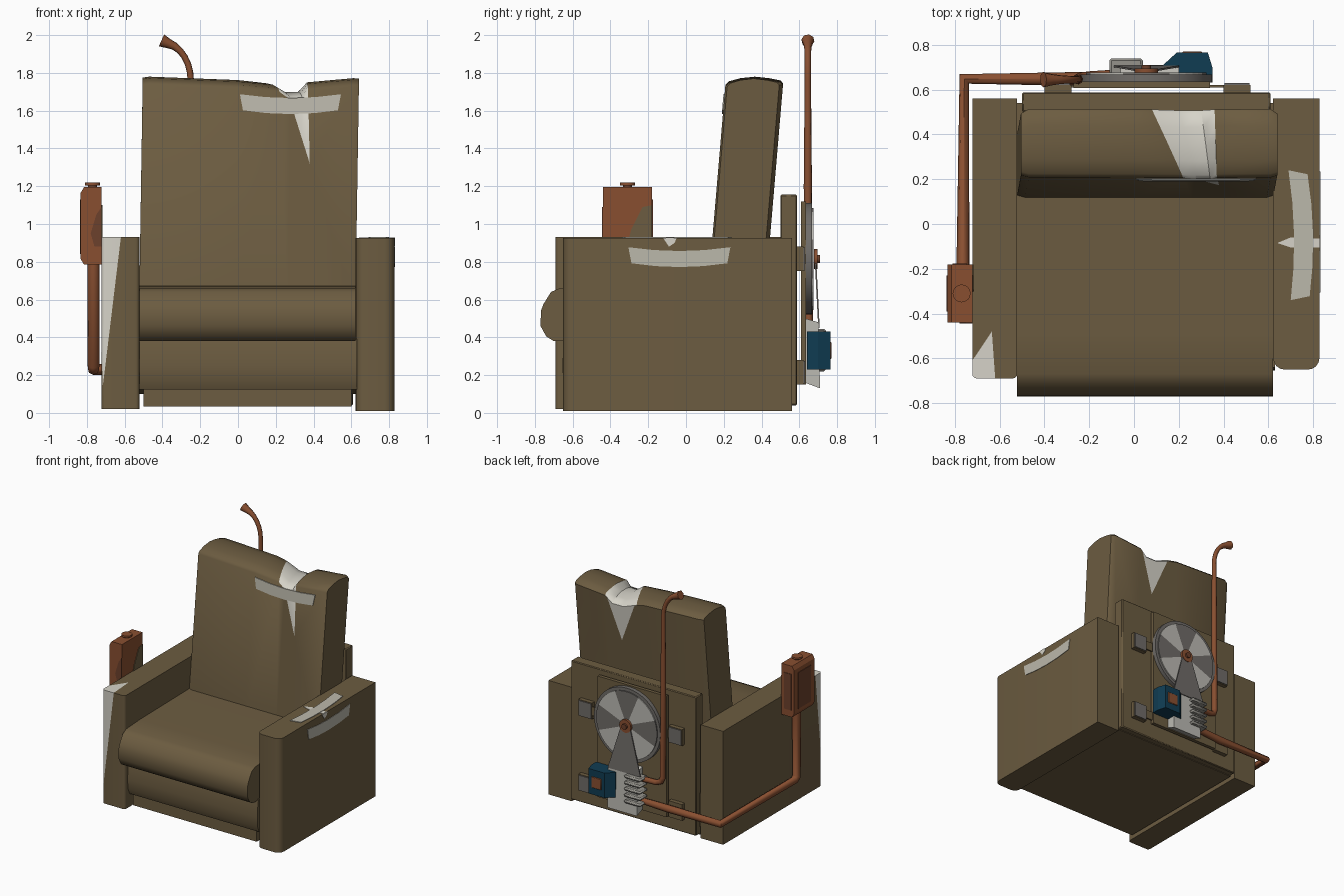
import bpy, bmesh, math
from mathutils import Vector, Matrix

if "Cube" in bpy.data.objects:
    bpy.data.objects.remove(bpy.data.objects["Cube"], do_unlink=True)


def material(name, rgb):
    m = bpy.data.materials.new(name)
    m.use_nodes = True
    col = (*rgb, 1)
    m.diffuse_color = col
    m.node_tree.nodes["Principled BSDF"].inputs["Base Color"].default_value = col
    return m


FABRIC = material("olive fabric", (.15, .107, .052))
FOAM = material("pale foam", (.67, .65, .58))
TAPE = material("grey tape", (.50, .48, .41))
COPPER = material("copper", (.25, .078, .03))
RUST = material("dark copper", (.15, .052, .025))
STEEL = material("dull steel", (.16, .15, .14))
WORN = material("worn metal", (.30, .29, .26))
BLADE = material("pale metal", (.50, .49, .45))
BLUE = material("blue paint", (.005, .045, .085))


def finish(name, bm, mats, smooth=None):
    bmesh.ops.recalc_face_normals(bm, faces=bm.faces[:])
    me = bpy.data.meshes.new(name)
    bm.to_mesh(me)
    bm.free()
    ob = bpy.data.objects.new(name, me)
    bpy.context.collection.objects.link(ob)
    for m in mats:
        me.materials.append(m)
    if smooth:
        bpy.ops.object.select_all(action='DESELECT')
        ob.select_set(True)
        bpy.context.view_layer.objects.active = ob
        bpy.ops.object.shade_smooth_by_angle(angle=math.radians(smooth))
    return ob


def box_mesh(lo, hi, bevel=0, segs=3, edge_rule=lambda e: True):
    bm = bmesh.new()
    lo, hi = Vector(lo), Vector(hi)
    bmesh.ops.create_cube(bm, size=1, matrix=Matrix.Translation((lo + hi) / 2)
                          @ Matrix.Diagonal((*(hi - lo), 1)))
    if bevel:
        bmesh.ops.bevel(bm, geom=[e for e in bm.edges if edge_rule(e)], offset=bevel,
                        segments=segs, profile=.5, affect='EDGES')
    return bm


def box(name, lo, hi, mat, bevel=0, segs=1):
    return finish(name, box_mesh(lo, hi, bevel, segs), [mat], 40 if bevel else None)


def prism(name, pts, offset, mat, smooth=None):
    """Extrude a flat polygon along an offset."""
    bm = bmesh.new()
    face = bm.faces.new([bm.verts.new(p) for p in pts])
    new = bmesh.ops.extrude_face_region(bm, geom=[face], use_keep_orig=True)["geom"]
    bmesh.ops.translate(bm, vec=offset, verts=[v for v in new if isinstance(v, bmesh.types.BMVert)])
    return finish(name, bm, [mat], smooth)


def cylinder(name, centre, r, depth, axis, mat, sides=32):
    bm = bmesh.new()
    rot = Vector((0, 0, 1)).rotation_difference(Vector(axis)).to_matrix().to_4x4()
    bmesh.ops.create_cone(bm, cap_ends=True, segments=sides, radius1=r, radius2=r, depth=depth,
                          matrix=Matrix.Translation(centre) @ rot)
    return finish(name, bm, [mat], 40)


def pipe(name, pts, radii, mat):
    cu = bpy.data.curves.new(name, 'CURVE')
    cu.dimensions, cu.bevel_depth, cu.bevel_resolution, cu.use_fill_caps = '3D', 1, 2, True
    sp = cu.splines.new('POLY')
    sp.points.add(len(pts) - 1)
    for p, co, r in zip(sp.points, pts, radii):
        p.co, p.radius = (*co, 1), r
    tmp = bpy.data.objects.new(name + "_path", cu)
    bpy.context.collection.objects.link(tmp)
    bpy.context.view_layer.update()
    me = bpy.data.meshes.new_from_object(tmp.evaluated_get(bpy.context.evaluated_depsgraph_get()))
    bpy.data.objects.remove(tmp)
    bm = bmesh.new()
    bm.from_mesh(me)
    return finish(name, bm, [mat], 50)


# Seat cushion, front rail and base
def across(name, x0, x1, profile, smooth=40):
    return prism(name, [(x0, y, z) for y, z in profile], (x1 - x0, 0, 0), FABRIC, smooth)


across("seat_cushion", -.522, .622, [(.25, .68), (-.5, .67), (-.67, .66), (-.715, .64), (-.755, .575),
                                     (-.768, .54), (-.77, .46), (-.74, .405), (-.7, .38), (.25, .38)])
across("front_rail", -.53, .63, [(.54, .37), (-.64, .39), (-.65, .33), (-.655, .25),
                                 (-.65, .17), (-.63, .125), (.54, .1)])
box("base", (-.5, -.62, .035), (.6, .54, .14), FABRIC)


# Arms, rounded along the upright front edges
def arm(x0, x1, y0, z0, z1, bevel):
    return box_mesh((x0, y0, z0), (x1, .56, z1), bevel, 4, lambda e: all(
        v.co.y < 0 for v in e.verts) and abs(e.verts[0].co.z - e.verts[1].co.z) > .1)


finish("left_arm", arm(.622, .828, -.65, .01, .925, .05), [FABRIC], 50)

# Right arm with the torn upper front corner
bm = arm(-.722, -.522, -.69, .02, .93, .02)
tip, foot = Vector((-.635, -.48, .93)), Vector((-.718, -.69, .12))
corner = Vector((-.69, -.68, .93))
cuts = []
for top in (Vector((-.62, -.69, .93)), Vector((-.722, -.61, .93))):
    normal = (tip - top).cross(foot - top)
    if normal.dot(corner - top) < 0:
        normal.negate()
    cuts.append((top, normal))
    bmesh.ops.bisect_plane(bm, geom=bm.verts[:] + bm.edges[:] + bm.faces[:], plane_co=top, plane_no=normal)
for f in bm.faces:
    f.material_index = int(all(no.dot(f.calc_center_median() - co) > 0 for co, no in cuts))
finish("right_arm", bm, [FABRIC, FOAM], 50)

# Backrest: cross-sections lofted along x, dipping at the torn notch
stations = [(-.505, -.505, 1.775), (-.47, -.47, 1.78), (0, 0, 1.762), (.22, .08, 1.745), (.28, .2, 1.70),
            (.34, .3, 1.70), (.37, .36, 1.75), (.61, .61, 1.772), (.64, .64, 1.77)]
lean = .085


def front_y(z):
    return .14 + lean * (z - .93)


bm = bmesh.new()
rings = []
for i, (xf, xb, h) in enumerate(stations):
    inset = .02 if i in (0, len(stations) - 1) else 0
    ring = []
    for t, dz in ((0, None), (0, .045), (.05, .025), (.25, .008), (.5, 0), (.75, .008), (.95, .02), (1, .035), (1, None)):
        z = .6 if dz is None else h - dz
        y = front_y(z) + inset * .5 + t * (.305 - 1.5 * inset)
        shift = -.018 if dz is None else 0
        ring.append(bm.verts.new((xf + (xb - xf) * t + shift, y, z)))
    rings.append(ring)
n = len(rings[0])
for r0, r1 in zip(rings, rings[1:]):
    for k in range(n):
        bm.faces.new((r0[k], r0[(k + 1) % n], r1[(k + 1) % n], r1[k]))
bm.faces.new(rings[0])
bm.faces.new(rings[-1])
bmesh.ops.recalc_face_normals(bm, faces=bm.faces[:])
tears = {-1: ((.245, 1.75), (.37, 1.75), (.38, 1.32)), 1: ((.08, 1.75), (.36, 1.75), (.23, 1.38))}
for side, (left, right, tip) in tears.items():
    for p in (left, right):
        faces = [f for f in bm.faces if f.normal.y * side > .8]
        geom = faces + list({e for f in faces for e in f.edges}) + list({v for f in faces for v in f.verts})
        bmesh.ops.bisect_plane(bm, geom=geom, plane_co=(p[0], 0, p[1]),
                               plane_no=(tip[1] - p[1], 0, p[0] - tip[0]))
bm.normal_update()
for f in bm.faces:
    co = f.calc_center_median()
    t = min(1, max(0, (co.y - front_y(co.z)) / .305))
    if abs(f.normal.y) > .8:
        l, r, tip = tears[1 if t > .5 else -1]
        s = (co.z - tip[1]) / (l[1] - tip[1])
        lo, hi = (tip[0] + s * (p[0] - tip[0]) for p in (l, r))
        f.material_index = int(s > 0 and lo < co.x < hi)
    else:
        f.material_index = int(.22 - .14 * t < co.x < .37 - .01 * t and co.z > 1.5)
finish("backrest", bm, [FABRIC, FOAM], 40)

# Tape strips and small tear on the left arm
bow = [(0, 0), (.25, -.015), (.5, -.02), (.75, -.015), (1, 0)]


def tape(name, place, offset):
    pts = [place(s, d) for s, d in bow] + [place(.5 + (s - .5) * .94, d - .085) for s, d in reversed(bow)]
    prism(name, pts, offset, TAPE)


tape("backrest_tape", lambda s, d: (.01 + .535 * s, front_y(1.687 + d), 1.687 + d), (0, -.006, 0))
tape("arm_side_tape", lambda s, d: (.827, -.305 + .54 * s, .877 + d), (.005, 0, 0))
tape("arm_top_tape", lambda s, d: (.69 - d + .01 * s, .24 - .58 * s, .924), (0, 0, .006))
prism("arm_top_tear", [(.64, -.085, .923), (.7, -.06, .923), (.83, -.065, .923), (.83, -.105, .923),
                       (.7, -.105, .923)], (0, 0, .005), FOAM)
prism("arm_side_tear", [(.827, -.12, .925), (.827, -.05, .925), (.827, -.06, .9), (.827, -.09, .88)],
      (.004, 0, 0), FOAM)

# Rear boards and standoff brackets
box("back_board", (-.5, .5, .04), (.61, .588, 1.155), FABRIC, .006)
box("machine_board", (-.27, .608, .15), (.34, .636, 1.12), FABRIC)
for x in (-.34, .46):
    for z in (.22, .82):
        box("board_bracket", (x - .06, .58, z - .07), (x + .06, .622, z + .06), FABRIC)
        if x > 0 or z > .5:
            box("bracket_plate", (x - .055, .622, z - .065), (x + .055, .629, z + .055), STEEL)
        box("bracket_arm", (min(x, .04), .61, z - .04), (max(x, .04), .62, z + .03), FABRIC)

# Fan wheel with alternating blades
hub = Vector((.055, .65, .815))
cylinder("fan_rim", hub, .295, .035, (0, 1, 0), STEEL, 40)
for k in range(8):
    arc = [math.radians(45 * k - 22.5 + 9 * j) for j in range(6)]
    pts = [(hub.x, .667, hub.z)] + [(hub.x + .27 * math.cos(a), .667, hub.z + .27 * math.sin(a)) for a in arc]
    prism("fan_blade", pts, (0, .009, 0), BLADE if k % 2 else STEEL)
prism("fan_support", [(.025, .68, .84), (.085, .68, .84), (.2, .7, .45), (-.09, .7, .45)],
      (0, .008, 0), STEEL)
cylinder("fan_hub", (hub.x, .686, hub.z), .052, .018, (0, 1, 0), COPPER, 16)
cylinder("fan_axle", (hub.x, .695, hub.z), .022, .03, (0, 1, 0), RUST, 12)

# Engine block with cooling ribs
prism("engine_block", [(-.06, .63, .16), (-.06, .71, .13), (-.06, .7, .48), (-.06, .63, .5)], (.26, 0, 0), BLADE)
for k in range(5):
    z = .22 + .05 * k
    box("cooling_rib", (-.11, .64, z), (.04, .74, z + .025), WORN, .01)

# Blue pump with copper port
prism("pump_body", [(.13, .64, .23), (.35, .64, .23), (.35, .7, .23), (.33, .765, .23), (.19, .765, .23),
                    (.13, .71, .23)], (0, 0, .2), BLUE)
box("pump_port", (.215, .757, .285), (.305, .77, .375), COPPER, .004)
cylinder("pump_drain", (.18, .69, .2), .015, .1, (0, 0, 1), COPPER, 12)

# Exhaust pipe with a flared, curved end
bend = [(-.4 + .15 * math.sin(a), .645, 1.76 + .2 * math.cos(a)) for a in
        (math.radians(90 - 13 * k) for k in range(7))]
pts = [(-.05, .67, .42), (-.2, .66, .42), (-.237, .655, .435), (-.25, .65, .47), (-.25, .645, 1.2)]
pipe("exhaust_pipe", pts + bend + [(-.405, .645, 1.972)],
     [.022] * 5 + [.017] * 4 + [.018, .021, .026, .035], COPPER)

# Fuel line and tank
pipe("fuel_line", [(-.05, .66, .24), (-.3, .648, .23), (-.758, .648, .23), (-.765, -.285, .23),
                   (-.765, -.31, .25), (-.765, -.31, .82)],
     [.024, .03, .03, .03, .031, .033], COPPER)
prism("fuel_tank", [(-.722, -.44, .785), (-.722, -.44, 1.195), (-.815, -.44, 1.195), (-.833, -.44, 1.165),
                    (-.833, -.44, .815), (-.815, -.44, .785)], (0, .26, 0), COPPER)
box("tank_panel", (-.837, -.39, .84), (-.832, -.23, 1.13), RUST)
box("tank_end_panel", (-.81, -.182, .84), (-.745, -.176, 1.13), RUST)
prism("tank_worn_side", [(-.722, -.34, .785), (-.722, -.18, .785), (-.722, -.18, 1.1), (-.722, -.23, 1.09),
                         (-.722, -.29, .97)], (.004, 0, 0), FABRIC)
prism("tank_worn_front", [(-.722, -.44, .88), (-.722, -.44, 1.09), (-.75, -.44, 1.05), (-.78, -.44, .95),
                          (-.76, -.44, .88)], (0, -.004, 0), RUST)
cylinder("tank_neck", (-.77, -.31, 1.2), .024, .02, (0, 0, 1), RUST, 16)
cylinder("tank_cap", (-.77, -.31, 1.212), .04, .014, (0, 0, 1), COPPER, 16)
